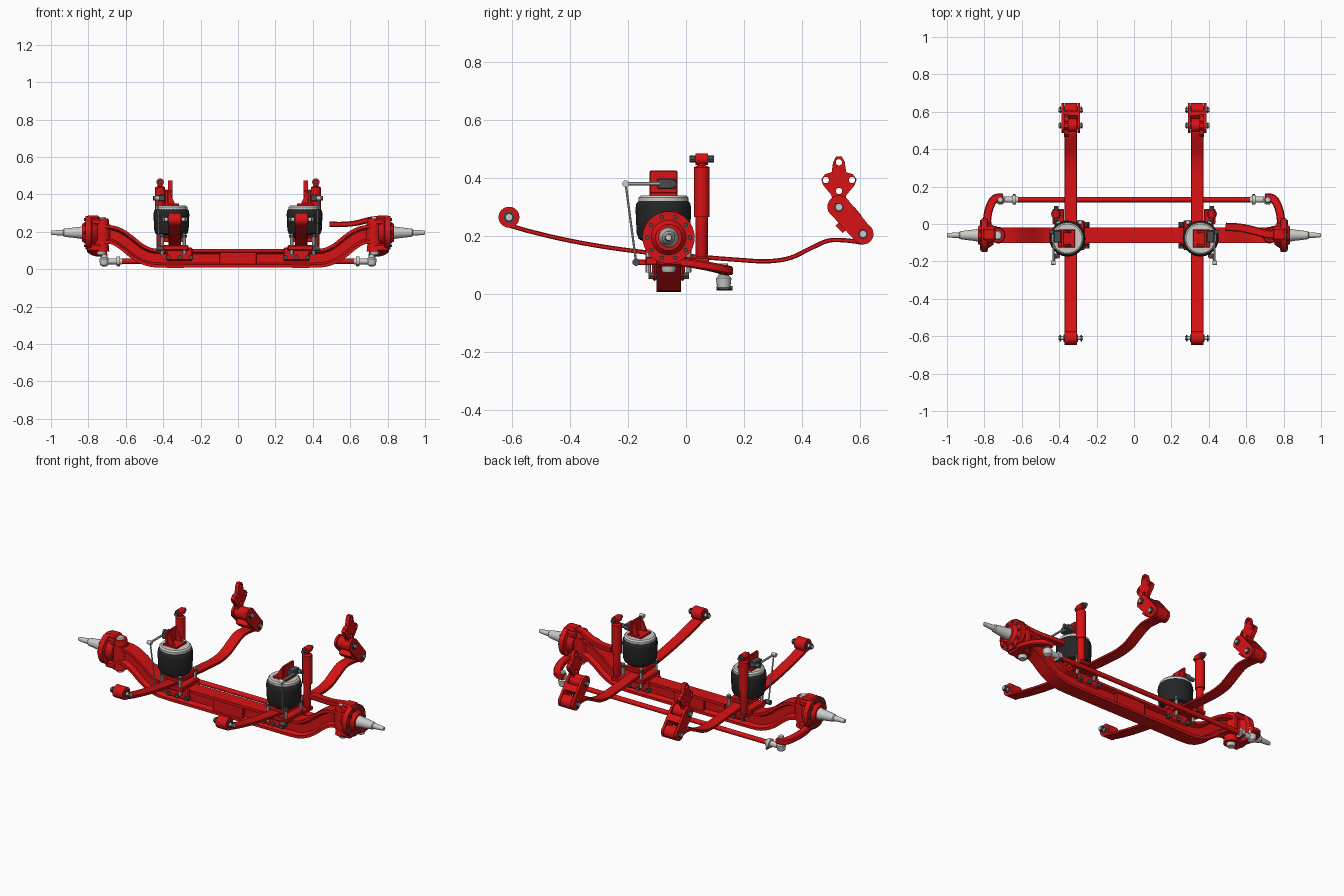
import bpy, bmesh, math
from mathutils import Vector, Matrix

cube = bpy.data.objects.get("Cube")
if cube:
    bpy.data.objects.remove(cube, do_unlink=True)


def material(name, rgb, rough=0.5):
    m = bpy.data.materials.new(name)
    m.use_nodes = True
    m.diffuse_color = (*rgb, 1)
    bsdf = m.node_tree.nodes["Principled BSDF"]
    bsdf.inputs["Base Color"].default_value = (*rgb, 1)
    bsdf.inputs["Roughness"].default_value = rough
    return m


RED = material("red paint", (0.68, 0.006, 0.007))
BLACK = material("black rubber", (0.018, 0.018, 0.02))
STEEL = material("light steel", (0.6, 0.6, 0.58))
DARK = material("dark steel", (0.07, 0.075, 0.08))
AXLE_Y = -0.06


def finish(name, bm, mat):
    bmesh.ops.recalc_face_normals(bm, faces=bm.faces)
    me = bpy.data.meshes.new(name)
    bm.to_mesh(me)
    bm.free()
    me.materials.append(mat)
    ob = bpy.data.objects.new(name, me)
    bpy.context.collection.objects.link(ob)
    return ob


def box(name, lo, hi, mat, bevel=0.004):
    lo, hi = Vector(lo), Vector(hi)
    size = [abs(c) for c in hi - lo]
    bm = bmesh.new()
    bmesh.ops.create_cube(bm, size=1, matrix=Matrix.Translation((lo + hi) / 2) @ Matrix.Diagonal((*size, 1)))
    if bevel:
        bmesh.ops.bevel(bm, geom=bm.edges[:], offset=bevel, segments=1, affect='EDGES')
    return finish(name, bm, mat)


def turned(name, origin, axis, profile, mat, n=24):
    """Solid of revolution: profile is (distance along axis, radius)."""
    q = Vector(axis).to_track_quat('Z', 'Y')
    bm = bmesh.new()
    rings = []
    for d, r in profile:
        rings.append([bm.verts.new(Vector(origin) + q @ Vector((r * math.cos(2 * math.pi * i / n),
                      r * math.sin(2 * math.pi * i / n), d))) for i in range(n)])
    for a, b in zip(rings, rings[1:]):
        for i in range(n):
            bm.faces.new((a[i], a[(i + 1) % n], b[(i + 1) % n], b[i]))
    bm.faces.new(rings[0])
    bm.faces.new(rings[-1])
    return finish(name, bm, mat)


def rod(name, a, b, r, mat, n=16):
    d = Vector(b) - Vector(a)
    return turned(name, a, d, [(0, r), (d.length, r)], mat, n)


def smooth_path(pts, steps=4):
    """Rounded path through the given points."""
    p = [Vector(v) for v in pts]
    p = [2 * p[0] - p[1]] + p + [2 * p[-1] - p[-2]]
    out = []
    for a, b, c, d in zip(p, p[1:], p[2:], p[3:]):
        for i in range(steps):
            t = i / steps
            out.append(0.5 * (2 * b + (c - a) * t + (2 * a - 5 * b + 4 * c - d) * t ** 2
                              + (3 * b - a - 3 * c + d) * t ** 3))
    return out + [p[-2]]


def sweep(name, path, section, mat):
    """Sweep a (side, up) section along a path, keeping it upright."""
    bm = bmesh.new()
    rings = []
    for i, p in enumerate(path):
        t = (path[min(i + 1, len(path) - 1)] - path[max(i - 1, 0)]).normalized()
        side = t.cross(Vector((0, 0, 1))).normalized()
        up = side.cross(t)
        rings.append([bm.verts.new(p + side * u + up * v) for u, v in section])
    n = len(section)
    for a, b in zip(rings, rings[1:]):
        for i in range(n):
            bm.faces.new((a[i], a[(i + 1) % n], b[(i + 1) % n], b[i]))
    bm.faces.new(rings[0])
    bm.faces.new(rings[-1])
    return finish(name, bm, mat)


def slab(w, h):
    c = min(w, h) * 0.35
    return [(-w, c - h), (c - w, -h), (w - c, -h), (w, c - h), (w, h - c), (w - c, h), (c - w, h), (-w, h - c)]


def ring_points(cy, cz, r, n=16, start=0, span=2 * math.pi):
    return [(cy + r * math.cos(start + span * i / n), cz + r * math.sin(start + span * i / n)) for i in range(n)]


def plate(name, loops, x0, x1, mat):
    """Side plate from (y, z) outlines; extra loops become holes."""
    cu = bpy.data.curves.new(name, 'CURVE')
    cu.dimensions, cu.fill_mode, cu.extrude = '2D', 'BOTH', abs(x1 - x0) / 2
    for loop in loops:
        sp = cu.splines.new('POLY')
        sp.points.add(len(loop) - 1)
        for pt, (y, z) in zip(sp.points, loop):
            pt.co = (y, z, 0, 1)
        sp.use_cyclic_u = True
    tmp = bpy.data.objects.new(name + "_outline", cu)
    me = bpy.data.meshes.new_from_object(tmp)
    bpy.data.objects.remove(tmp)
    me.transform(Matrix(((0, 0, 1, (x0 + x1) / 2), (1, 0, 0, 0), (0, 1, 0, 0), (0, 0, 0, 1))))
    bm = bmesh.new()
    bm.from_mesh(me)
    bmesh.ops.remove_doubles(bm, verts=bm.verts, dist=1e-5)
    return finish(name, bm, mat)


# I-section axle beam with raised ends
half = [(0, 0.058), (0.2, 0.058), (0.41, 0.058), (0.48, 0.067), (0.54, 0.097), (0.6, 0.145), (0.66, 0.18), (0.73, 0.19)]
pts = [(-x, AXLE_Y, z) for x, z in half[:0:-1]] + [(x, AXLE_Y, z) for x, z in half]
quarter = [(0.018, 0.024), (0.042, 0.034), (0.042, 0.05)]
i_section = (quarter + [(-u, v) for u, v in quarter[::-1]]
             + [(-u, -v) for u, v in quarter] + [(u, -v) for u, v in quarter[::-1]])
sweep("axle_beam", smooth_path(pts), i_section, RED)
box("beam_centre_pad", (-0.1, -0.095, 0.02), (0.1, -0.025, 0.1), RED)

# Tie rod across the rear
rod("tie_rod", (-0.64, 0.13, 0.042), (0.64, 0.13, 0.042), 0.014, RED)

# Upper steering arm, left side only
arm = [(0.79, -0.05, 0.272), (0.72, -0.055, 0.268), (0.64, -0.035, 0.248), (0.57, -0.02, 0.24), (0.49, -0.015, 0.24)]
sweep("upper_steering_arm", smooth_path(arm), slab(0.022, 0.014), RED)

for s, side in ((1, "left"), (-1, "right")):
    def at(x, y, z):
        return (s * x, y, z)

    def nm(part):
        return side + "_" + part

    X = (s, 0, 0)
    # Steering knuckle, king pin and spindle
    turned(nm("knuckle_flange"), at(0.75, AXLE_Y, 0.195), X,
           [(0, 0.05), (0.03, 0.07), (0.035, 0.09), (0.065, 0.09), (0.065, 0.06), (0.085, 0.045)], RED, 32)
    turned(nm("spindle"), at(0.83, AXLE_Y, 0.195), X,
           [(0, 0.035), (0.02, 0.031), (0.07, 0.025), (0.1, 0.021), (0.105, 0.016), (0.16, 0.012), (0.17, 0.01)], STEEL)
    turned(nm("beam_end_boss"), at(0.725, AXLE_Y, 0.135), (0, 0, 1), [(0, 0.044), (0.105, 0.044)], RED)
    for part, z0, z1 in (("upper", 0.235, 0.27), ("lower", 0.095, 0.135)):
        turned(nm(part + "_yoke_eye"), at(0.73, AXLE_Y, z0), (0, 0, 1), [(0, 0.042), (z1 - z0, 0.038)], RED)
        box(nm(part + "_yoke"), at(0.73, -0.1, z0), at(0.805, -0.01, z1), RED, 0.008)
    box(nm("knuckle_crown"), at(0.74, -0.09, 0.26), at(0.81, -0.02, 0.287), RED, 0.009)
    turned(nm("king_pin"), at(0.73, AXLE_Y, 0.075), (0, 0, 1), [(0, 0.02), (0.01, 0.025), (0.195, 0.025), (0.203, 0.02)], STEEL)
    for i, (y, z) in enumerate(ring_points(AXLE_Y, 0.195, 0.074, 10)):
        rod(nm("flange_bolt_%d" % i), at(0.805, y, z), at(0.824, y, z), 0.008, DARK, 6)

    # Tie rod arm and ball joint
    arm = [at(0.76, -0.08, 0.115), at(0.785, 0.0, 0.108), at(0.775, 0.08, 0.095), at(0.745, 0.135, 0.083), at(0.7, 0.14, 0.08)]
    sweep(nm("tie_rod_arm"), smooth_path(arm), slab(0.022, 0.015), RED)
    turned(nm("ball_joint"), at(0.715, 0.13, 0.015), (0, 0, 1),
           [(0, 0.01), (0.008, 0.022), (0.04, 0.027), (0.048, 0.018), (0.09, 0.014)], STEEL)
    rod(nm("tie_rod_end"), at(0.715, 0.13, 0.042), at(0.62, 0.13, 0.042), 0.016, STEEL)
    rod(nm("tie_rod_clamp"), at(0.65, 0.13, 0.042), at(0.63, 0.13, 0.042), 0.026, STEEL)
    rod(nm("clamp_bolt"), at(0.64, 0.105, 0.02), at(0.64, 0.16, 0.02), 0.007, DARK, 8)

    # Leaf spring with both eyes
    leaf = [(-0.61, 0.237), (-0.53, 0.214), (-0.4, 0.184), (-0.25, 0.158), (-0.1, 0.14), (0.05, 0.128), (0.18, 0.118),
            (0.28, 0.113), (0.36, 0.125), (0.43, 0.158), (0.49, 0.184), (0.55, 0.185), (0.61, 0.177)]
    sweep(nm("leaf_spring"), smooth_path([at(0.338, y, z) for y, z in leaf]), slab(0.033, 0.0075), RED)
    for part, y, z in (("front", -0.61, 0.265), ("rear", 0.61, 0.207), ("hanger", 0.527, 0.3)):
        rod(nm(part + "_eye"), at(0.305, y, z), at(0.371, y, z), 0.036, RED, 24)
        rod(nm(part + "_bushing"), at(0.3, y, z), at(0.376, y, z), 0.02, DARK)
        rod(nm(part + "_eye_bolt"), at(0.272, y, z), at(0.404, y, z), 0.011, STEEL, 12)
        for x in (0.277, 0.389):
            rod(nm(part + "_eye_nut"), at(x, y, z), at(x + 0.01, y, z), 0.017, DARK, 6)

    # Shackle and frame hanger
    tilt = math.atan2(0.3 - 0.207, 0.527 - 0.61)
    capsule = (ring_points(0.61, 0.207, 0.036, 10, tilt + math.pi / 2, math.pi)
               + ring_points(0.527, 0.3, 0.04, 10, tilt - math.pi / 2, math.pi))
    for x in (0.288, 0.374):
        plate(nm("shackle_plate"), [capsule], s * x, s * (x + 0.014), RED)
    web = [(0.54, 0.21), (0.605, 0.27), (0.58, 0.3), (0.515, 0.235)]
    plate(nm("shackle_web"), [web], s * 0.3, s * 0.376, RED)
    right_half = [(0.022, 0.28), (0.025, 0.34), (0.054, 0.375), (0.061, 0.395), (0.048, 0.413),
                  (0.025, 0.42), (0.02, 0.455), (0.01, 0.474)]
    outline = [(0.527 + u, z) for u, z in right_half] + [(0.527 - u, z) for u, z in right_half[::-1]]
    holes = [ring_points(0.527 + u, z, 0.011, 12) for u, z in ((0, 0.454), (0.045, 0.393), (-0.045, 0.393), (0, 0.355))]
    plate(nm("frame_hanger"), [outline] + holes, s * 0.35, s * 0.374, RED)

    # Spring seat clamped over the beam
    box(nm("spring_seat"), at(0.265, -0.14, 0.1), at(0.425, 0.02, 0.128), RED)
    box(nm("spring_clamp"), at(0.285, -0.13, 0.145), at(0.405, 0.0, 0.17), RED)
    turned(nm("air_spring_pedestal"), at(0.356, -0.075, 0.165), (0, 0, 1), [(0, 0.055), (0.022, 0.07)], RED)
    for y0, y1, yb in ((-0.117, -0.1, -0.13), (-0.02, -0.003, 0.01)):
        box(nm("beam_bracket"), at(0.24, y0, 0.045), at(0.385, y1, 0.115), RED, 0.008)
        for x in (0.252, 0.312, 0.372):
            rod(nm("bracket_bolt"), at(x, min(y0, yb), 0.063), at(x, max(y1, yb), 0.063), 0.013, DARK, 6)
        for x in (0.288, 0.405):
            rod(nm("clamp_stud"), at(x, yb, 0.075), at(x, yb, 0.19), 0.009, STEEL, 8)
            rod(nm("clamp_nut"), at(x, yb, 0.168), at(x, yb, 0.182), 0.014, DARK, 6)

    # Air spring with top plate and bracket
    turned(nm("air_spring"), at(0.356, -0.078, 0), (0, 0, 1),
           [(0.182, 0.07), (0.19, 0.085), (0.21, 0.092), (0.25, 0.094), (0.295, 0.096), (0.312, 0.093), (0.325, 0.082)], BLACK, 40)
    turned(nm("air_spring_top"), at(0.356, -0.078, 0.32), (0, 0, 1),
           [(0, 0.086), (0.012, 0.086), (0.02, 0.078)], STEEL, 32)
    box(nm("bracket_base"), at(0.315, -0.125, 0.338), at(0.405, -0.03, 0.35), RED, 0.002)
    box(nm("bracket_upright"), at(0.375, -0.125, 0.345), at(0.39, -0.03, 0.425), RED, 0.003)
    for y in (-0.12, -0.047):
        bm = bmesh.new()
        tri = [bm.verts.new(at(x, y, z)) for x, z in ((0.335, 0.345), (0.38, 0.345), (0.38, 0.42), (0.362, 0.405))]
        ext = bmesh.ops.extrude_face_region(bm, geom=[bm.faces.new(tri)])
        bmesh.ops.translate(bm, verts=[v for v in ext["geom"] if isinstance(v, bmesh.types.BMVert)], vec=(0, 0.012, 0))
        finish(nm("bracket_gusset"), bm, RED)

    # Levelling valve with lever and link
    box(nm("levelling_valve"), at(0.39, -0.1, 0.362), at(0.43, -0.035, 0.398), DARK)
    rod(nm("valve_port"), at(0.41, -0.045, 0.38), at(0.455, -0.045, 0.38), 0.012, DARK, 12)
    rod(nm("valve_lever"), at(0.43, -0.09, 0.38), at(0.43, -0.21, 0.38), 0.006, STEEL, 8)
    rod(nm("lever_joint"), at(0.42, -0.208, 0.38), at(0.445, -0.208, 0.38), 0.012, STEEL, 12)
    rod(nm("valve_link"), at(0.43, -0.208, 0.38), at(0.42, -0.172, 0.11), 0.004, STEEL, 8)
    rod(nm("link_joint"), at(0.405, -0.172, 0.11), at(0.435, -0.172, 0.11), 0.013, DARK, 12)
    box(nm("link_bracket"), at(0.395, -0.18, 0.1), at(0.41, -0.13, 0.12), RED, 0.002)

    # Shock absorber
    turned(nm("shock_absorber"), at(0.416, 0.054, 0.125), (0, 0, 1),
           [(0, 0.016), (0.01, 0.021), (0.14, 0.021), (0.141, 0.027), (0.312, 0.027), (0.318, 0.014), (0.335, 0.012)], RED)
    rod(nm("shock_top_eye"), at(0.416, 0.032, 0.465), at(0.416, 0.076, 0.465), 0.02, RED)
    rod(nm("shock_top_bolt"), at(0.416, 0.012, 0.465), at(0.416, 0.096, 0.465), 0.012, DARK, 8)
    box(nm("shock_mount"), at(0.375, 0.0, 0.105), at(0.437, 0.08, 0.127), RED)

# Smooth round surfaces, keep hard edges
bpy.ops.object.select_all(action='DESELECT')
for ob in bpy.context.scene.objects:
    if ob.type == 'MESH':
        ob.select_set(True)
        bpy.context.view_layer.objects.active = ob
bpy.ops.object.shade_smooth_by_angle(angle=math.radians(35))
